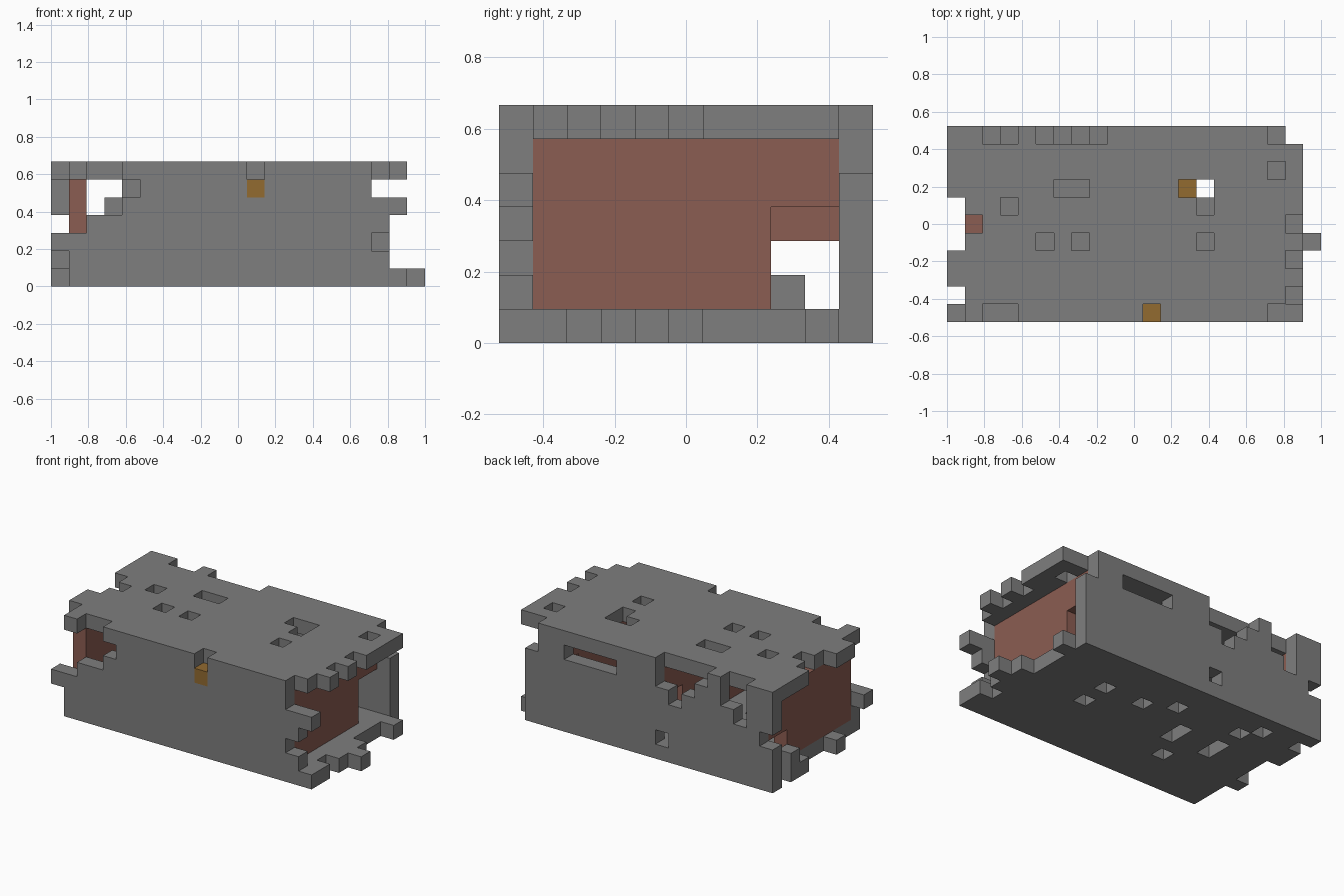
import bpy
import bmesh
from mathutils import Vector

old = bpy.data.objects.get("Cube")
if old:
    bpy.data.objects.remove(old, do_unlink=True)

NX, NY, NZ = 21, 11, 7
S = 2 / NX  # block size


def material(name, rgb):
    m = bpy.data.materials.new(name)
    m.use_nodes = True
    m.diffuse_color = (*rgb, 1)
    bsdf = next(n for n in m.node_tree.nodes if n.type == 'BSDF_PRINCIPLED')
    bsdf.inputs["Base Color"].default_value = (*rgb, 1)
    return m


stone = material("stone grey", (0.21, 0.21, 0.21))
brick = material("brick red", (0.26, 0.11, 0.085))
amber = material("amber", (0.29, 0.145, 0.03))


def block(xs, ys, zs):
    """Set of cells in a box; each argument is a cell or an inclusive span."""
    spans = [range(a, a + 1) if isinstance(a, int) else range(a[0], a[1] + 1)
             for a in (xs, ys, zs)]
    return {(i, j, k) for i in spans[0] for j in spans[1] for k in spans[2]}


def build(name, cells, mat):
    """Mesh the exposed faces of a set of cells."""
    bm = bmesh.new()
    corners = {}

    def vert(p):
        if p not in corners:
            x, y, z = p
            corners[p] = bm.verts.new(((x - NX / 2) * S, (y - NY / 2) * S, z * S))
        return corners[p]

    for c in sorted(cells):
        for axis in range(3):
            u, v = (axis + 1) % 3, (axis + 2) % 3
            for side in (0, 1):
                beside = list(c)
                beside[axis] += 2 * side - 1
                if tuple(beside) in cells:
                    continue
                ring = []
                for du, dv in ((0, 0), (1, 0), (1, 1), (0, 1)):
                    p = list(c)
                    p[axis] += side
                    p[u] += du
                    p[v] += dv
                    ring.append(vert(tuple(p)))
                bm.faces.new(ring if side else ring[::-1])
    mesh = bpy.data.meshes.new(name)
    bm.to_mesh(mesh)
    bm.free()
    mesh.materials.append(mat)
    ob = bpy.data.objects.new(name, mesh)
    bpy.context.collection.objects.link(ob)
    return ob


def slab(level, first, last):
    """Horizontal layer whose rows start and end at the given cells."""
    cells = set()
    for j, (a, b) in enumerate(zip(first, last)):
        cells |= block((a, b), j, level)
    return cells


# Floor with ragged ends and missing blocks
floor = slab(0, (1, 1, 1, 0, 1, 1, 1, 0, 0, 1, 0),
             (19, 19, 18, 19, 20, 19, 18, 18, 18, 19, 18))
for i, j in ((14, 7), (14, 5), (11, 7), (9, 8), (7, (5, 6)), (6, 3),
             (4, (5, 6)), (4, 8), (3, 9)):
    floor -= block(i, j, 0)
floor |= block(0, 8, 1)
build("floor", floor, stone)

# Roof with ragged ends and missing blocks
roof = slab(6, (1, 1, 0, 0, 1, 1, 1, 0, 0, 0, 0),
            (17, 18, 19, 18, 19, 18, 19, 19, 19, 19, 17))
for i, j in (((2, 3), 0), (11, 0), (5, 4), (7, 4), (14, 4), (1, 5), (3, 6),
             (14, 6), ((6, 7), 7), ((13, 14), 7), (18, 8),
             ((2, 3), 10), ((5, 8), 10)):
    roof -= block(i, j, 6)
build("roof", roof, stone)

# Front wall
front = block((1, 18), 0, (1, 5))
for i, k in ((1, (3, 5)), ((2, 3), (4, 5)), (4, 5), (11, 5), (18, 2), (18, 5)):
    front -= block(i, 0, k)
front |= block(0, 0, 2) | block(19, 0, 4)
build("front_wall", front, stone)

# Back wall with a window slot and a broken top
back = block((0, 18), 10, (1, 5))
for i, k in ((0, 3), (2, (4, 5)), (3, 5), (6, 5), (7, (4, 5)), (8, 5), (8, 1),
             ((12, 15), 5), (18, 5)):
    back -= block(i, 10, k)
build("back_wall", back, stone)

# Red cross walls, each with a doorway by the back wall
for name, i, door_top in (("right_end_wall", 1, 2), ("middle_cross_wall", 9, 3),
                          ("left_end_wall", 17, 3)):
    build(name, block(i, (1, 9), (1, 5)) - block(i, (8, 9), (1, door_top)), brick)

# Amber blocks: one set in the front wall, one standing inside
build("front_amber_block", block(11, 0, 5), amber)
build("inner_amber_block", block(13, 7, 1), amber)
